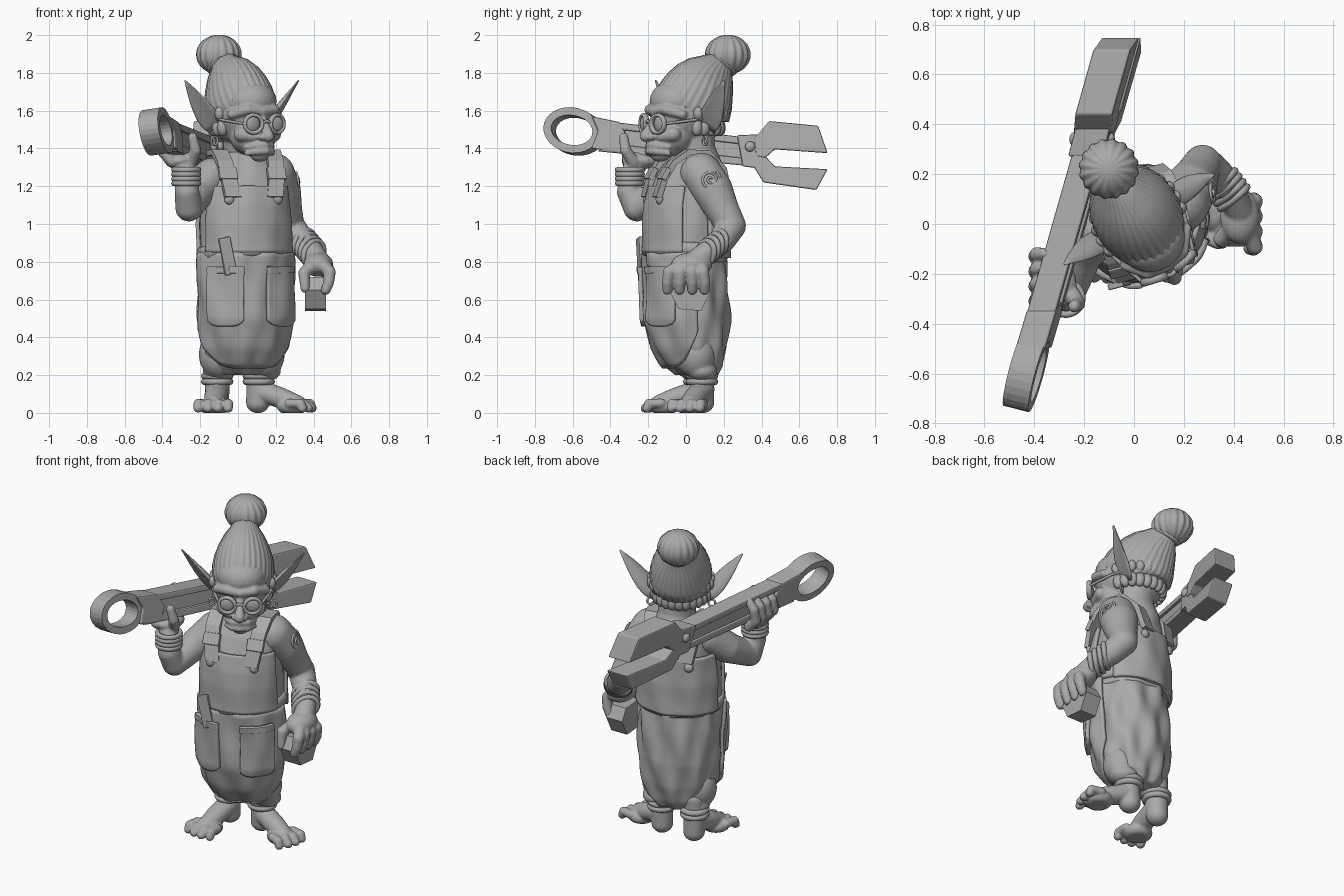
import bpy, bmesh
from math import sin, cos, pi, radians
from mathutils import Vector as V, Matrix

if bpy.data.objects.get("Cube"):
    bpy.data.objects.remove(bpy.data.objects["Cube"])

GREY = bpy.data.materials.new("stone_grey")
GREY.use_nodes = True
GREY.diffuse_color = (0.4, 0.4, 0.4, 1)
GREY.node_tree.nodes["Principled BSDF"].inputs["Base Color"].default_value = (0.4, 0.4, 0.4, 1)

I = Matrix()
HEAD = Matrix.Translation((0.02, 0.02, 1.55)) @ Matrix.Rotation(radians(31), 4, "Z")
BODY = Matrix.Translation((0.035, 0, 0)) @ Matrix.Rotation(radians(15), 4, "Z")


def finish(name, bm, M=I, smooth=True):
    bm.transform(M)
    bmesh.ops.recalc_face_normals(bm, faces=bm.faces)
    me = bpy.data.meshes.new(name)
    bm.to_mesh(me)
    bm.free()
    me.materials.append(GREY)
    for p in me.polygons:
        p.use_smooth = smooth
    ob = bpy.data.objects.new(name, me)
    bpy.context.collection.objects.link(ob)
    return ob


def grid(name, rows, M=I, wrap=True, closed=False, smooth=True):
    """Surface through rows of points; wrapped tubes get end caps."""
    bm = bmesh.new()
    vs = [[bm.verts.new(p) for p in r] for r in rows]
    n = len(rows[0])
    for i in range(len(rows) if closed else len(rows) - 1):
        r, s = vs[i], vs[(i + 1) % len(rows)]
        for j in range(n if wrap else n - 1):
            k = (j + 1) % n
            bm.faces.new((r[j], r[k], s[k], s[j]))
    if wrap and not closed:
        bm.faces.new(vs[0])
        bm.faces.new(vs[-1])
    return finish(name, bm, M, smooth)


def oval(c, u, v, n=16, phase=0, ripple=0, count=0, bend=0):
    out = []
    for j in range(n):
        a = 2 * pi * j / n + phase
        k = 1 + ripple * sin(count * a)
        out.append(V(c) + u * cos(a) * k + v * (sin(a) * k + bend * cos(a) ** 2))
    return out


def hoop(name, c, a, b, su, sv, M=I, n=8, phase=0, smooth=True):
    a, b, rows = V(a), V(b), []
    nrm = a.cross(b).normalized()
    for k in range(28):
        r = a * cos(2 * pi * k / 28) + b * sin(2 * pi * k / 28)
        rows.append(oval(V(c) + r, r.normalized() * su, nrm * sv, n, phase))
    return grid(name, rows, M, closed=True, smooth=smooth)


def ball(bm, loc, size, M=I):
    size = (size,) * 3 if isinstance(size, float) else size
    bmesh.ops.create_icosphere(bm, subdivisions=3, radius=1,
                               matrix=M @ Matrix.Translation(loc) @ Matrix.Diagonal((*size, 1)))


def limb(bm, pts, M=I):
    """Chain of blended balls through (x, y, z, radius) points."""
    for p, q in zip(pts, pts[1:]):
        for i in range(8):
            m = V(p).lerp(V(q), i / 7)
            ball(bm, m[:3], m[3], M)


def fuse(name, bm, voxel=0.009, rounds=3):
    for v in bm.verts:
        v.co.z = max(v.co.z, 0)
    ob = finish(name, bm)
    m = ob.modifiers.new("fuse", "REMESH")
    m.mode, m.voxel_size, m.use_smooth_shade = "VOXEL", voxel, True
    s = ob.modifiers.new("soften", "SMOOTH")
    s.factor, s.iterations = 0.5, rounds


def tube(name, pts, r, M=I):
    cu = bpy.data.curves.new(name, "CURVE")
    cu.dimensions, cu.bevel_depth, cu.bevel_resolution, cu.use_fill_caps = "3D", r, 2, True
    sp = cu.splines.new("POLY")
    sp.points.add(len(pts) - 1)
    for p, q in zip(sp.points, pts):
        p.co = (*(M @ V(q)), 1)
    cu.materials.append(GREY)
    bpy.context.collection.objects.link(bpy.data.objects.new(name, cu))


def box(name, loc, size, M=I, tilt=(0, 0, 0)):
    bm = bmesh.new()
    rot = Matrix.Rotation(tilt[0], 4, "X") @ Matrix.Rotation(tilt[1], 4, "Y") @ Matrix.Rotation(tilt[2], 4, "Z")
    bmesh.ops.create_cube(bm, size=1, matrix=Matrix.Translation(loc) @ rot @ Matrix.Diagonal((*size, 1)))
    b = finish(name, bm, M, False).modifiers.new("bevel", "BEVEL")
    b.width, b.segments = 0.006, 2


# Clothing sections: height, half width, half depth, depth offset
TORSO = [(0.8, .24, .215, 0), (.9, .235, .21, 0), (1.0, .235, .21, 0), (1.1, .225, .2, 0),
         (1.2, .213, .185, .01), (1.28, .2, .16, .02), (1.34, .165, .125, .03), (1.38, .11, .09, .035)]
PANTS = [(0.2, .13, .1, .06), (.25, .185, .145, .045), (.35, .218, .188, .025), (.5, .24, .215, .012),
         (.7, .243, .208, .01), (.84, .235, .205, 0), (.88, .22, .2, 0)]


def surf(S, a, z, off=0, fold=0):
    for lo, hi in zip(S, S[1:]):
        if z <= hi[0]:
            break
    t = min(1, max(0, (z - lo[0]) / (hi[0] - lo[0])))
    rx, ry, cy = (lo[i] + t * (hi[i] - lo[i]) for i in (1, 2, 3))
    w = off + fold * (sin(7 * a + 14 * z) + 0.6 * sin(11 * a - 9 * z))
    return V(((rx + w) * sin(a), cy - (ry + w) * cos(a), z))


def patch(name, S, a0, a1, z0, z1, off, fold=0, thick=.02, rise=0.0):
    rows = []
    for i in range(25):
        row = []
        for j in range(41):
            s = j / 40
            bottom = z0 + rise * abs(2 * s - 1) ** 4
            row.append(surf(S, a0 + (a1 - a0) * s, bottom + (z1 - bottom) * i / 24, off, fold))
        rows.append(row)
    m = grid(name, rows, BODY, wrap=False).modifiers.new("cloth", "SOLIDIFY")
    m.thickness, m.offset = thick, 0


def garment(name, S, fold):
    z0, z1 = S[0][0], S[-1][0]
    grid(name, [[surf(S, 2 * pi * j / 96, z0 + (z1 - z0) * i / 40, 0, fold) for j in range(96)]
                for i in range(41)], BODY)


# Overalls, apron and pockets
garment("shirt", TORSO, .003)
garment("trousers", PANTS, .009)
legs = bmesh.new()
for x, y in ((-.1, .02), (.14, .055)):
    ball(legs, (x, y, .31), (.108, .105, .13))
    ball(legs, (x, y + .03, .22), (.088, .08, .055))
fuse("trouser_legs", legs)
patch("apron", PANTS, -1.5, 1.5, .24, .85, .014, .007, .02, .2)
patch("front_bib", TORSO, -1.2, 1.2, .85, 1.2, .012, .002)
patch("back_bib", TORSO, pi - 1.3, pi + 1.3, .82, 1.17, .012, .003)
hoop("waist_roll", (0, 0, .855), (.238, 0, .012), (0, .213, -.01), .02, .036, BODY)
for s, side in ((-1, "right"), (1, "left")):
    lo, hi = sorted((s * .24, s * 1.0))
    patch(side + "_pocket", PANTS, lo, hi, .46, .77, .034, .004, .026, .03)
    patch(side + "_pocket_hem", PANTS, lo, hi, .74, .775, .038, .004, .028)
    path = [V((s * x, y, z)) for x, y, z in ((.115, -.19, 1.14), (.13, -.16, 1.24), (.14, -.11, 1.325),
            (.145, -.03, 1.38), (.145, .08, 1.375), (.125, .165, 1.29), (.1, .2, 1.15))]
    rows = []
    for i, p in enumerate(path):
        d = path[min(i + 1, 6)] - path[max(i - 1, 0)]
        rows.append(oval(p, V((.06, 0, 0)), d.cross(V((1, 0, 0))).normalized() * .022, 4, pi / 4))
    grid(side + "_strap", rows, BODY, smooth=False)
    box(side + "_buckle", (s * .133, -.155, 1.265), (.1, .03, .07), BODY, (-.5, 0, 0))
    buttons = bmesh.new()
    for a, z in ((s * .57, 1.13), (pi + s * .5, 1.12)):
        ball(buttons, surf(TORSO, a, z, .022), (.028, .02, .028))
    finish(side + "_buttons", buttons, BODY)
box("chisel", (-.15, -.21, .83), (.065, .025, .2), BODY, (0, -.2, 0))

# Feet
for (x, y), d, side in (((-.11, .07), V((-.08, -1, 0)), "right"), ((.11, .085), V((.95, -.32, 0)), "left")):
    d = d.normalized() * 1.1
    F = Matrix(((d.x, -d.y, 0, x), (d.y, d.x, 0, y), (0, 0, 1, 0), (0, 0, 0, 1)))
    bm = bmesh.new()
    limb(bm, [(0, 0, .26, .06), (0, 0, .13, .06), (-.005, 0, .055, .057)], F)
    limb(bm, [(.01, 0, .115, .058), (.11, 0, .08, .055), (.19, 0, .05, .046)], F)
    ball(bm, (.17, 0, .035), (.075, .078, .05), F)
    for i in range(4):
        w = (i - 1.5) * .043
        limb(bm, [(.18, w, .05, .026), (.235, w * 1.1, .05, .025), (.265 - abs(w) * .3, w * 1.12, .024, .023)], F)
    fuse(side + "_foot", bm, .007, 2)
    for z in (.165, .195):
        hoop(side + "_cuff", (x, y, z), (.068, 0, 0), (0, .068, 0), .018, .018)

# Arms and hands
bm = bmesh.new()
limb(bm, [(.19, .08, 1.265, .112), (.225, .14, 1.18, .108), (.25, .19, 1.08, .09), (.275, .24, .99, .078),
          (.33, .195, .92, .072), (.39, .125, .86, .06), (.42, .06, .81, .06)])
ball(bm, (.425, .03, .785), (.08, .11, .065))
for i in range(4):
    y = -.09 + .06 * i
    limb(bm, [(.45, .03 + y * .5, .79, .034), (.485, y, .745, .033), (.48, y * 1.1, .69, .029), (.465, y * 1.1, .65, .026)])
limb(bm, [(.4, 0, .79, .036), (.35, -.06, .74, .032), (.355, -.075, .66, .025)])
fuse("left_arm", bm, .008, 2)
bm = bmesh.new()
limb(bm, [(-.14, -.03, 1.25, .1), (-.21, -.11, 1.17, .09), (-.26, -.26, 1.085, .072),
          (-.27, -.3, 1.17, .066), (-.275, -.295, 1.25, .058), (-.3, -.26, 1.33, .06)])
ball(bm, (-.31, -.24, 1.335), (.08, .1, .045))
for i in range(4):
    y = -.31 + .06 * i
    limb(bm, [(-.35, y, 1.33, .03), (-.395, y, 1.38, .03), (-.39, y + .01, 1.45, .028), (-.36, y + .01, 1.49, .024)])
limb(bm, [(-.25, -.28, 1.33, .034), (-.225, -.32, 1.39, .03), (-.24, -.33, 1.46, .025)])
fuse("right_arm", bm, .008, 2)
for i in range(4):
    hoop("left_bracelet", V((.352, .17, .9)).lerp(V((.4, .105, .845)), i / 3), (.048, .042, -.01), (.022, .012, .064), .016, .015)
    hoop("right_bracelet", (-.274, -.297, 1.215 + .024 * i), (.066, 0, 0), (0, .066, 0), .014, .015)
# Shoulder swirl
D, U = V((.97, .14, .2)).normalized(), V((-.14, .98, 0))
W = D.cross(U)
tube("shoulder_swirl", [V((.21, .115, 1.215)) + .113 * (D + (U * cos(t * .3) + W * sin(t * .3)) * .013 * t).normalized()
                        for t in range(2, 46)], .007)

# Block held in the left hand
outline = [(-.09, .65), (-.04, .55), (.08, .54), (.13, .64), (.09, .71), (-.05, .72)]
grid("hand_block", [[(x, y, z) for y, z in outline] for x in (.355, .465)], smooth=False)

# Head
bm = bmesh.new()
ball(bm, (0, -.01, .03), (.168, .21, .175), HEAD)
ball(bm, (0, -.09, .1), (.14, .135, .11), HEAD)
ball(bm, (0, -.11, -.08), (.125, .12, .11), HEAD)
ball(bm, (0, -.16, -.14), (.088, .085, .06), HEAD)
ball(bm, (0, -.185, -.185), (.05, .05, .036), HEAD)
limb(bm, [(0, -.215, 0, .025), (0, -.25, -.05, .026), (0, -.275, -.085, .03)], HEAD)
for s in (-1, 1):
    limb(bm, [(0, -.215, .045, .026), (s * .08, -.2, .055, .028), (s * .14, -.13, .03, .025)], HEAD)
    limb(bm, [(s * .05, -.21, -.085, .03), (s * .1, -.16, -.075, .04)], HEAD)
    ball(bm, (s * .027, -.255, -.09), (.022, .025, .018), HEAD)
    for z, r in ((-.13, .017), (-.163, .02)):
        limb(bm, [(0, -.25, z, r), (s * .045, -.23, z - .004, r), (s * .082, -.18, z - .014, .012)], HEAD)
limb(bm, [(.03, .07, 1.28, .13), (.03, .05, 1.38, .108), (.03, .035, 1.48, .112)])
fuse("head", bm, .007, 2)
for s, side in ((-1, "right"), (1, "left")):
    axis = V((s * .62, 0, .78))
    u = V((s * .4, .75, -.45)).normalized()
    v = axis.cross(u) * s
    spec = [(0, .045), (.12, .058), (.3, .062), (.5, .052), (.7, .036), (.88, .018), (1, .004)]
    grid(side + "_ear", [oval(V((s * (.15 + .2 * t), .02 - .02 * t, -.04 + .25 * t)), u * w, v * max(.004, w * .28), 20, 0, 0, 0, -.9)
                         for t, w in spec], HEAD)
    hoop(side + "_earring", (s * .175, -.01, -.11), (.02, 0, 0), (0, 0, .022), .006, .006, HEAD)
    c = V((s * .072, -.24, -.02))
    hoop(side + "_spectacle_rim", c, (.047, s * .012, 0), (0, 0, .047), .011, .016, HEAD)
    lens = bmesh.new()
    ball(lens, c + V((0, .006, 0)), (.042, .016, .042), HEAD)
    finish(side + "_lens", lens)
    tube(side + "_spectacle_arm", [c + V((s * .045, .01, 0)), (s * .165, -.08, 0), (s * .17, 0, .01)], .008, HEAD)
tube("spectacle_bridge", [(-.03, -.25, -.015), (0, -.26, -.005), (.03, -.25, -.015)], .009, HEAD)

# Swept hair, bun and nape curls
A, B, X = V((0, .55, .835)), V((0, .835, -.55)), V((1, 0, 0))
caps = [(-.02, .15, .2, .02), (0, .167, .22, .02), (.04, .177, .222, .022), (.1, .177, .215, .026), (.16, .166, .2, .03),
        (.22, .144, .176, .034), (.28, .114, .143, .03), (.33, .08, .1, .02), (.4, .05, .055, 0)]
hair = [oval(A * d - B * back, X * a, B * b, 192, 0, .012, 32) for d, a, b, back in caps]
for p in (p for row in hair for p in row):
    p.z = max(p.z, -.01)
grid("swept_hair", hair, HEAD)
hoop("hair_tie", A * .35, X * .07, B * .076, .018, .016, HEAD)
rows = [oval((0, .235, .347 - .105 * cos(t * pi / 16)), X * (.118 * sin(t * pi / 16)),
             V((0, .118 * sin(t * pi / 16), 0)), 112, 0, .035, 16) for t in range(1, 16)]
grid("hair_bun", rows, HEAD)
bm = bmesh.new()
for i in range(15):
    a = radians(-105 + 15 * i)
    ball(bm, (.172 * sin(a), .185 * cos(a), .035), (.026, .026, .036), HEAD)
    ball(bm, (.15 * sin(a), .165 * cos(a), -.04), (.028, .03, .045), HEAD)
finish("nape_curls", bm)


# Giant spanner: side outlines given a thickness along its slanted plane
def plate(name, outline, thick, bevel=.008):
    rows = [[(-.262 + .267 * y - .15 * (z - 1.43) + t, y, z) for y, z in outline] for t in (-thick / 2, thick / 2)]
    m = grid(name, rows, smooth=False).modifiers.new("bevel", "BEVEL")
    m.width, m.segments = bevel, 2


plate("spanner_web", [(-.45, 1.53), (.35, 1.43), (.35, 1.32), (-.45, 1.4)], .08)
plate("spanner_top_rail", [(-.47, 1.55), (.35, 1.455), (.35, 1.415), (-.4, 1.505)], .115)
plate("spanner_bottom_rail", [(-.47, 1.385), (-.4, 1.425), (.35, 1.345), (.35, 1.305)], .115)
plate("spanner_neck", [(-.5, 1.57), (-.35, 1.54), (-.31, 1.46), (-.35, 1.375), (-.5, 1.4), (-.465, 1.49)], .12)
plate("spanner_collar", [(.27, 1.47), (.4, 1.475), (.42, 1.29), (.3, 1.305)], .14)
plate("upper_jaw", [(.36, 1.45), (.44, 1.545), (.7, 1.52), (.75, 1.375), (.47, 1.395), (.42, 1.35), (.37, 1.36)], .15)
plate("lower_jaw", [(.37, 1.38), (.42, 1.36), (.47, 1.305), (.75, 1.29), (.69, 1.18), (.41, 1.22), (.36, 1.3)], .14)
hoop("spanner_eye", (-.432, -.592, 1.49), (.035, .13, -.01), (-.015, 0, .1), .03, .075, n=4, phase=pi / 4, smooth=False)
for s in (-1, 1):
    bm = bmesh.new()
    ball(bm, (-.168 + s * .072, .34, 1.41), (.02, .028, .028))
    finish("spanner_bolt", bm)
